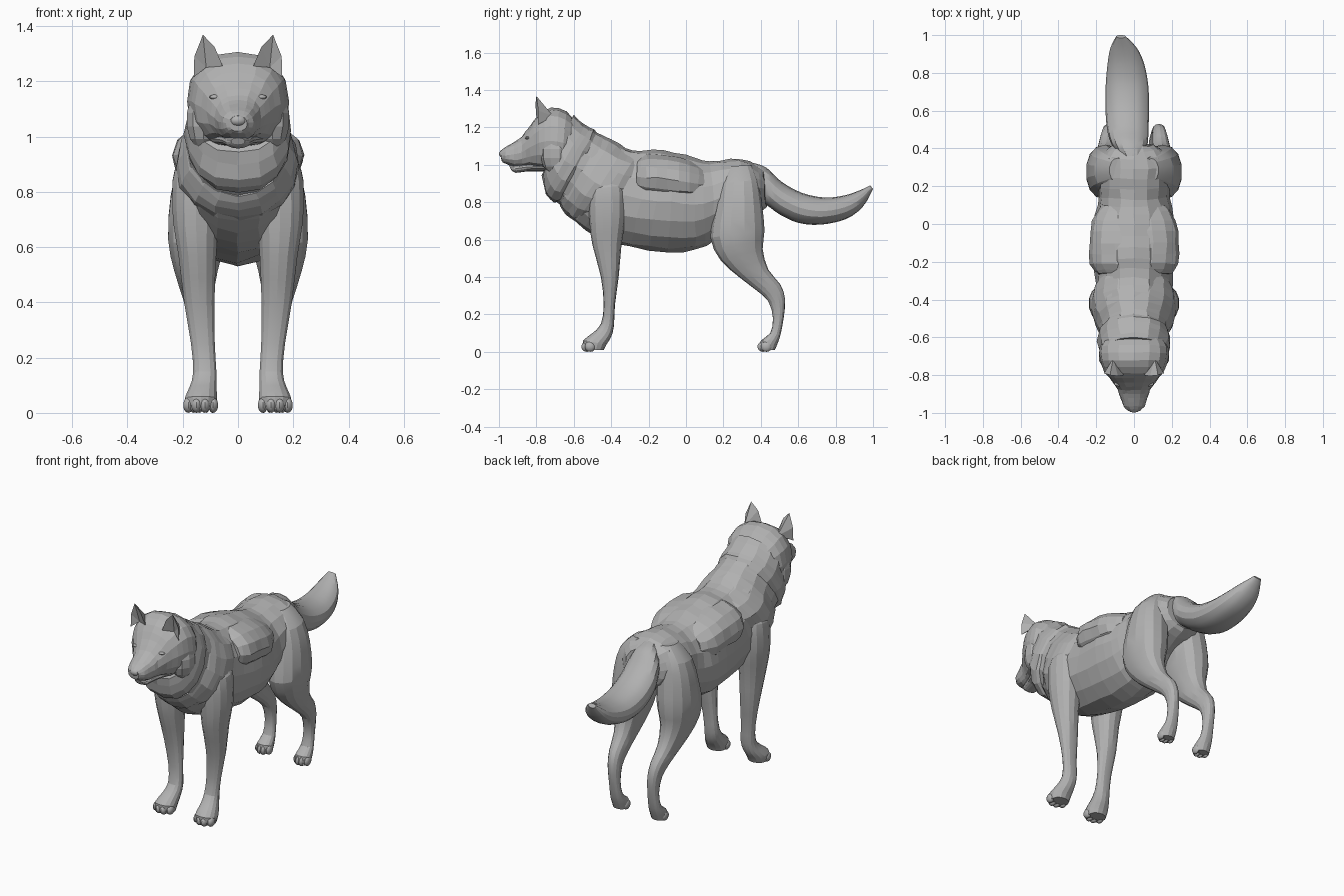
import bpy
import bmesh
import math
import random
from mathutils import Vector

random.seed(4)
default_cube = bpy.data.objects.get("Cube")
if default_cube:
    bpy.data.objects.remove(default_cube, do_unlink=True)

fur = bpy.data.materials.new("grey_fur")
fur.use_nodes = True
grey = (0.44, 0.44, 0.44, 1)
fur.diffuse_color = grey
fur.node_tree.nodes["Principled BSDF"].inputs["Base Color"].default_value = grey


def finish(name, bm, smooth=None):
    """Turn a bmesh into a named object wearing the fur material."""
    bmesh.ops.recalc_face_normals(bm, faces=bm.faces[:])
    mesh = bpy.data.meshes.new(name)
    bm.to_mesh(mesh)
    bm.free()
    mesh.materials.append(fur)
    obj = bpy.data.objects.new(name, mesh)
    bpy.context.collection.objects.link(obj)
    if smooth:
        bpy.ops.object.select_all(action='DESELECT')
        obj.select_set(True)
        bpy.context.view_layer.objects.active = obj
        bpy.ops.object.shade_smooth_by_angle(angle=math.radians(smooth))
    return obj


def spline(rows, steps):
    """Interpolate rows of numbers with a Catmull-Rom curve."""
    result = []
    last = len(rows) - 1
    for i in range(last):
        a, b, c, d = (rows[max(0, min(last, i + k))] for k in (-1, 0, 1, 2))
        for s in range(steps):
            t = s / steps
            result.append([
                q + t * (r - p + t * (2 * p - 5 * q + 4 * r - u + t * (3 * (q - r) + u - p))) / 2
                for p, q, r, u in zip(a, b, c, d)])
    result.append(list(rows[-1]))
    return result


def loft(name, rows, side=1, steps=2, sides=16, power=0.9, jitter=0.0, smooth=None):
    """Skin oval rings; a row is y, z of one edge, y, z of the other, half width, centre x."""
    rows = [tuple(r) + (0,) * (6 - len(r)) for r in rows]
    bm = bmesh.new()
    rings = []
    for y1, z1, y2, z2, width, cx in spline(rows, steps):
        top, low = Vector((0, y1, z1)), Vector((0, y2, z2))
        middle, half = (top + low) / 2, (top - low) / 2
        ring = []
        for k in range(sides):
            angle = math.tau * k / sides
            s, c = math.sin(angle), math.cos(angle)
            x = cx + width * math.copysign(abs(s) ** power, s)
            point = middle + half * math.copysign(abs(c) ** power, c)
            point.x = side * x
            noise = Vector([random.uniform(-jitter, jitter) for _ in range(3)])
            ring.append(bm.verts.new(point + noise))
        rings.append(ring)
    for a, b in zip(rings, rings[1:]):
        for k in range(sides):
            n = (k + 1) % sides
            bm.faces.new((a[k], a[n], b[n], b[k]))
    bm.faces.new(rings[0])
    bm.faces.new(rings[-1])
    return finish(name, bm, smooth)


def blob(name, centre, size, smooth=40):
    """Small ellipsoid."""
    bm = bmesh.new()
    bmesh.ops.create_uvsphere(bm, u_segments=10, v_segments=7, radius=1)
    for v in bm.verts:
        v.co = Vector(c + s * p for c, s, p in zip(centre, size, v.co))
    return finish(name, bm, smooth)


# Trunk from neck to rump
loft("torso", [
    (-.60, 1.25, -.75, .93, .165), (-.54, 1.20, -.73, .85, .175),
    (-.45, 1.165, -.66, .77, .185), (-.36, 1.11, -.59, .69, .20),
    (-.28, 1.08, -.48, .61, .20), (-.18, 1.08, -.30, .56, .21),
    (-.06, 1.065, -.10, .535, .22), (.05, 1.035, .05, .545, .21),
    (.13, 1.02, .16, .60, .185), (.24, 1.03, .27, .68, .19),
    (.34, 1.02, .38, .74, .18), (.41, .97, .43, .78, .11)], power=1, jitter=.005)

# Overlapping layers of thick fur
loft("neck_ruff", [
    (-.60, 1.265, -.77, .94, .17), (-.54, 1.215, -.75, .84, .19),
    (-.49, 1.19, -.70, .80, .19), (-.46, 1.15, -.65, .82, .16)], jitter=.005)
loft("shoulder_fur", [
    (-.47, 1.165, -.68, .78, .17), (-.40, 1.135, -.64, .73, .205),
    (-.33, 1.09, -.58, .695, .225), (-.26, 1.06, -.48, .70, .218),
    (-.20, 1.02, -.38, .73, .17)], power=1, jitter=.005)
loft("back_fur", [
    (-.26, 1.04, -.27, .84, .195), (-.21, 1.065, -.21, .80, .232),
    (-.10, 1.06, -.10, .79, .236), (.02, 1.03, .02, .78, .222),
    (.10, .99, .10, .80, .17)], power=.9, jitter=.004)

# Head, with separate lower jaw
loft("head", [
    (-.99, 1.075, -.985, 1.02, .032), (-.965, 1.095, -.965, 1.005, .055),
    (-.92, 1.12, -.92, .99, .072), (-.88, 1.15, -.875, .985, .085),
    (-.84, 1.20, -.83, .985, .115), (-.79, 1.265, -.78, .97, .155),
    (-.72, 1.305, -.73, .955, .178), (-.64, 1.285, -.67, .95, .183),
    (-.59, 1.23, -.63, .98, .15)], power=.85, jitter=.002)
loft("lower_jaw", [
    (-.945, .995, -.935, .972, .025), (-.92, 1.0, -.91, .957, .042),
    (-.86, 1.01, -.85, .965, .06), (-.76, 1.02, -.76, .965, .10)])
blob("nose", (0, -.975, 1.058), (.034, .025, .022))

# Tail, curving down, up and slightly aside
loft("tail", [
    (.36, 1.01, .38, .80, .07, -.01), (.43, .985, .43, .785, .098, -.025),
    (.51, .91, .50, .735, .11, -.033), (.62, .85, .60, .69, .115, -.036),
    (.74, .825, .72, .68, .113, -.037), (.84, .835, .855, .71, .097, -.043),
    (.92, .86, .945, .775, .07, -.055), (.985, .89, 1.0, .87, .025, -.07)],
    steps=3, smooth=25)

front_leg_rows = [
    (-.47, .93, -.37, .95, .045, .14), (-.51, .87, -.33, .89, .08, .15),
    (-.52, .79, -.32, .81, .09, .15), (-.515, .68, -.325, .70, .084, .152),
    (-.50, .57, -.345, .57, .07, .147), (-.455, .40, -.36, .40, .056, .14),
    (-.44, .25, -.38, .25, .044, .127), (-.455, .15, -.385, .14, .043, .12),
    (-.50, .10, -.40, .08, .05, .127), (-.55, .06, -.425, .04, .06, .134),
    (-.545, .01, -.44, .01, .055, .135)]
hind_leg_rows = [
    (.22, .99, .35, 1.0, .05, .08), (.18, .90, .385, .92, .09, .12),
    (.155, .76, .405, .80, .108, .138), (.13, .61, .42, .65, .105, .15),
    (.185, .49, .41, .55, .08, .152), (.29, .395, .44, .44, .055, .145),
    (.375, .33, .505, .36, .043, .138), (.44, .27, .53, .28, .036, .132),
    (.465, .18, .522, .18, .032, .128), (.45, .10, .505, .09, .037, .127),
    (.40, .06, .49, .045, .045, .127), (.395, .01, .475, .01, .042, .127)]

for label, side in (("left", 1), ("right", -1)):
    loft(label + "_front_leg", front_leg_rows, side, sides=14, smooth=18)
    loft(label + "_hind_leg", hind_leg_rows, side, sides=14, smooth=18)

    # Toes barely swell out of the tip of each paw
    for leg, x, y, spread in (("front", .135, -.53, .03), ("hind", .127, .412, .023)):
        for i in range(4):
            offset = (i - 1.5) * spread
            back = .018 if i in (0, 3) else 0
            blob(f"{label}_{leg}_toe_{i + 1}", (side * (x + offset), y + back, .028),
                 (spread * .65, .03, .028))

    # Cheek fur and narrow eye
    blob(label + "_cheek_fur", (side * .125, -.70, 1.06), (.065, .08, .11), None)
    blob(label + "_eye", (side * .08, -.846, 1.143), (.026, .014, .009))

    # Cupped ear: rim, back and sunken inside meeting at the tip
    bm = bmesh.new()
    inner, outer, rear, hollow, inner_mid, outer_mid, tip = [
        bm.verts.new((side * x, y, z)) for x, y, z in (
            (.055, -.80, 1.255), (.16, -.79, 1.215), (.11, -.71, 1.26),
            (.115, -.77, 1.25), (.085, -.805, 1.325), (.158, -.79, 1.29),
            (.127, -.80, 1.368))]
    for face in ((inner, hollow, inner_mid), (hollow, tip, inner_mid),
                 (hollow, outer, outer_mid), (hollow, outer_mid, tip),
                 (inner, inner_mid, rear), (inner_mid, tip, rear),
                 (tip, outer_mid, rear), (outer_mid, outer, rear),
                 (inner, rear, hollow), (hollow, rear, outer)):
        bm.faces.new(face)
    finish(label + "_ear", bm)
